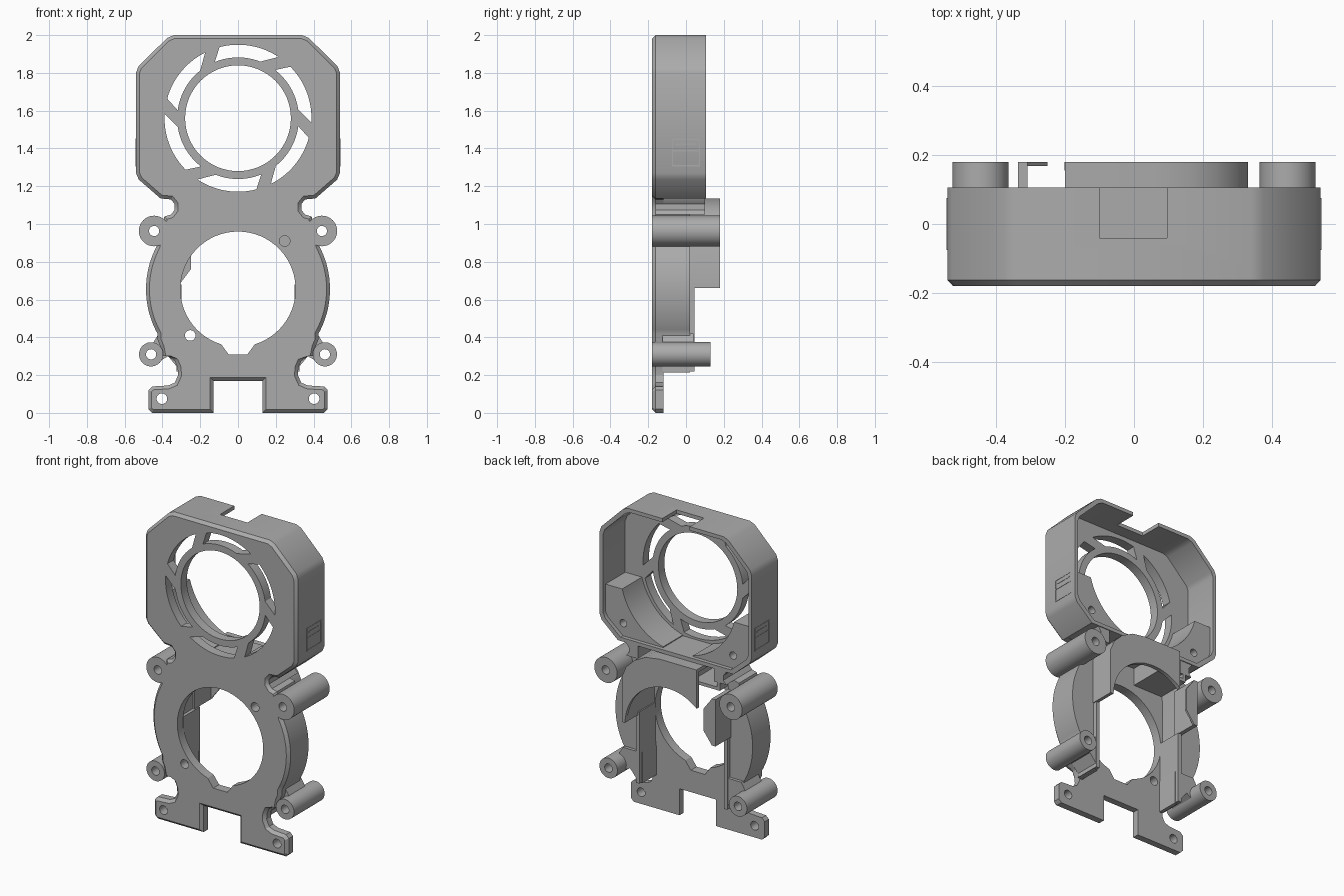
import bpy, bmesh
from math import sin, cos, radians

if "Cube" in bpy.data.objects:
    bpy.data.objects.remove(bpy.data.objects["Cube"])

grey = bpy.data.materials.new("matte grey")
grey.use_nodes = True
colour = (0.41, 0.41, 0.41, 1)
grey.diffuse_color = colour
grey.node_tree.nodes["Principled BSDF"].inputs["Base Color"].default_value = colour

FRONT, FLOOR = -0.18, -0.125
FAN = (0, 1.56)
PUMP = (0, 0.655)


def arc(centre, r, a0, a1, n=24):
    angles = [radians(a0 + (a1 - a0) * i / n) for i in range(n + 1)]
    return [(centre[0] + r * cos(a), centre[1] + r * sin(a)) for a in angles]


def circle(centre, r, n=32):
    return arc(centre, r, 0, 360, n)[:-1]


def rect(x0, x1, z0, z1):
    return [(x0, z0), (x1, z0), (x1, z1), (x0, z1)]


def flip(loop):
    return [(-x, z) for x, z in reversed(loop)]


def shade(mesh):
    mesh.shade_smooth()
    mesh.set_sharp_from_angle(angle=radians(28))


def bake(obj):
    """Replace an object's data with its evaluated mesh."""
    bpy.context.view_layer.update()
    graph = bpy.context.evaluated_depsgraph_get()
    return bpy.data.meshes.new_from_object(obj.evaluated_get(graph))


def prism(name, loops, y0, y1, chamfer=0):
    """Extrude filled x-z loops (inner loops are holes) from y0 to y1."""
    curve = bpy.data.curves.new(name, "CURVE")
    curve.dimensions, curve.fill_mode = "2D", "BOTH"
    curve.extrude = (y1 - y0) / 2
    for loop in loops:
        spline = curve.splines.new("POLY")
        spline.points.add(len(loop) - 1)
        for p, (x, z) in zip(spline.points, loop):
            p.co = (x, z, 0, 1)
        spline.use_cyclic_u = True
    temp = bpy.data.objects.new(name, curve)
    bpy.context.collection.objects.link(temp)
    mesh = bake(temp)
    bpy.data.objects.remove(temp)
    bm = bmesh.new()
    bm.from_mesh(mesh)
    for v in bm.verts:
        x, z, d = v.co
        v.co = (x, (y0 + y1) / 2 - d, z)
    bmesh.ops.remove_doubles(bm, verts=bm.verts, dist=1e-5)
    if chamfer:
        bmesh.ops.dissolve_limit(bm, angle_limit=0.01, verts=bm.verts, edges=bm.edges)
        rim = [e for e in bm.edges if all(v.co.y < y0 + 1e-4 for v in e.verts)]
        bmesh.ops.bevel(bm, geom=rim, offset=chamfer, segments=1, affect="EDGES")
    bmesh.ops.recalc_face_normals(bm, faces=bm.faces)
    bm.to_mesh(mesh)
    bm.free()
    mesh.name = name
    mesh.materials.clear()
    mesh.materials.append(grey)
    shade(mesh)
    obj = bpy.data.objects.new(name, mesh)
    bpy.context.collection.objects.link(obj)
    return obj


def cut(obj, cutter):
    mod = obj.modifiers.new("cut", "BOOLEAN")
    mod.operation, mod.solver, mod.object = "DIFFERENCE", "EXACT", cutter
    mesh = bake(obj)
    obj.modifiers.clear()
    obj.data = mesh
    shade(mesh)
    bpy.data.objects.remove(cutter)


def pair(name, loops, y0, y1):
    prism("left_" + name, loops, y0, y1)
    prism("right_" + name, [flip(l) for l in loops], y0, y1)


# Shared outline pieces for the +x half
top_boss, low_boss = (0.444, 0.963), (0.46, 0.31)
waist = arc(PUMP, 0.487, -29, 27.5, 20)
foot = [(0.13, 0.17), (0.13, 0), (0.455, 0), (0.475, 0.02), (0.475, 0.12),
        (0.455, 0.14), (0.37, 0.145), (0.335, 0.16), (0.317, 0.2)]
notch = [(0.32, 0.24), (0.335, 0.275), (0.37, 0.3), (0.4, 0.3)]
low_neck = [(0.41, 0.35), (0.425, 0.385)]
neck = [(0.4, 1.0), (0.39, 1.04), (0.355, 1.05), (0.335, 1.075),
        (0.335, 1.105), (0.355, 1.13)]
crown = [(0.41, 1.135), (0.525, 1.235), (0.54, 1.27), (0.54, 1.8),
         (0.527, 1.835), (0.375, 1.985), (0.34, 2)]

# Front plate with fan opening, curved vents, pump opening and screw holes
half = foot + notch + low_neck + waist + neck + crown
plate = prism("front_plate", [half + flip(half)], FRONT, -0.12, 0.018)
holes = [circle(FAN, 0.28, 64),
         arc(PUMP, 0.305, -73, 253, 56) + [(-0.05, 0.31), (0.05, 0.31)],
         circle((0.247, 0.91), 0.028), circle((-0.253, 0.41), 0.028)]
for k in range(6):
    a = 112.5 + 60 * k
    holes.append(arc(FAN, 0.322, a, a - 44, 12) + arc(FAN, 0.389, a - 56, a - 8, 14))
for s in (-1, 1):
    holes += [circle((s * 0.403, 0.075), 0.028), circle((s * top_boss[0], top_boss[1]), 0.027),
              circle((s * low_boss[0], low_boss[1]), 0.027)]
cut(plate, prism("plate_cutter", holes, -0.3, 0))

# Upper housing wall, open at the back, with a cable notch in its top
outer = crown + flip(crown)
inner = [(x * 0.955, 1.565 + (z - 1.565) * 0.945) for x, z in outer]
housing = prism("housing_wall", [outer, inner], FLOOR, 0.105)
cut(housing, prism("notch_cutter", [rect(-0.1, 0.095, 1.9, 2.1)], -0.04, 0.2))

# Corner fills hugging the fan, each with a blind screw hole
corner = arc(FAN, 0.41, -75, -14.5) + [(0.53, 1.457), (0.53, 1.27), (0.41, 1.14), (0.106, 1.14)]
pair("corner_fill", [corner, circle((0.39, 1.24), 0.024)], FLOOR, 0.08)
pair("neck_block", [[(0.27, 1.15), (0.27, 1.05)] + neck[2:] + [(0.36, 1.15)]], FLOOR, 0.1)

# Screw bosses
pair("upper_boss", [circle(top_boss, 0.081, 40), circle(top_boss, 0.027)], FRONT, 0.18)
pair("lower_boss", [circle(low_boss, 0.064, 40), circle(low_boss, 0.027)], FRONT, 0.13)

# Waist side blocks with a raised inner rim
side = ([(0.295, 1.13), (0.32, 0.95), (0.32, 0.6), (0.295, 0.4), (0.295, 0.215), (0.317, 0.215)]
        + notch + low_neck + waist + neck)
pair("side_block", [side], FLOOR, 0.02)
pair("side_rim", [rect(0.3, 0.325, 0.22, 0.68)], FLOOR, 0.045)
pair("boss_web", [[(0.32, 0.24), (0.37, 0.3), (0.42, 0.27), (0.45, 0.37), (0.42, 0.42), (0.32, 0.42)]],
     FLOOR, 0.04)

# Scroll cover behind the pump opening, with its outer wall
scroll = [(0.33, 0.66), (0.33, 0.95), (0.3, 1.02), (0.24, 1.08), (0.16, 1.12), (0.06, 1.135), (-0.2, 1.135)]
prism("scroll_cover", [scroll + arc(PUMP, 0.307, 131, 1)], 0.155, 0.18)
inset = [(x - 0.022 if x > 0.2 else x, z - 0.022 if z > 0.9 else z) for x, z in scroll]
prism("scroll_wall", [scroll + inset[::-1]], FLOOR, 0.18)

# Outlet frame and hooked guide beside the scroll
prism("outlet_frame", [rect(-0.31, -0.1, 1.0, 1.155), rect(-0.29, -0.12, 1.02, 1.135)], FLOOR, 0.1)
prism("guide_wall", [rect(-0.335, -0.308, 0.68, 0.98)], 0, 0.18)
prism("guide_lip", [[(-0.31, 0.68), (-0.25, 0.76), (-0.25, 0.9), (-0.31, 0.98)]], 0.168, 0.18)

# Shallow panel marks on both housing sides
for side_name, s in (("left", 1), ("right", -1)):
    def strip(x_in, x_out, z0, z1):
        return rect(min(s * x_in, s * x_out), max(s * x_in, s * x_out), z0, z1)
    for part, y0, y1, z0, z1 in (("top", -0.075, 0.075, 1.445, 1.452), ("bottom", -0.075, 0.075, 1.305, 1.312),
                                 ("front", -0.075, -0.068, 1.31, 1.447), ("back", 0.068, 0.075, 1.31, 1.447),
                                 ("bar", -0.055, 0.055, 1.418, 1.426), ("divider", -0.07, 0.07, 1.385, 1.391)):
        prism(side_name + "_panel_" + part, [strip(0.535, 0.542, z0, z1)], y0, y1)
